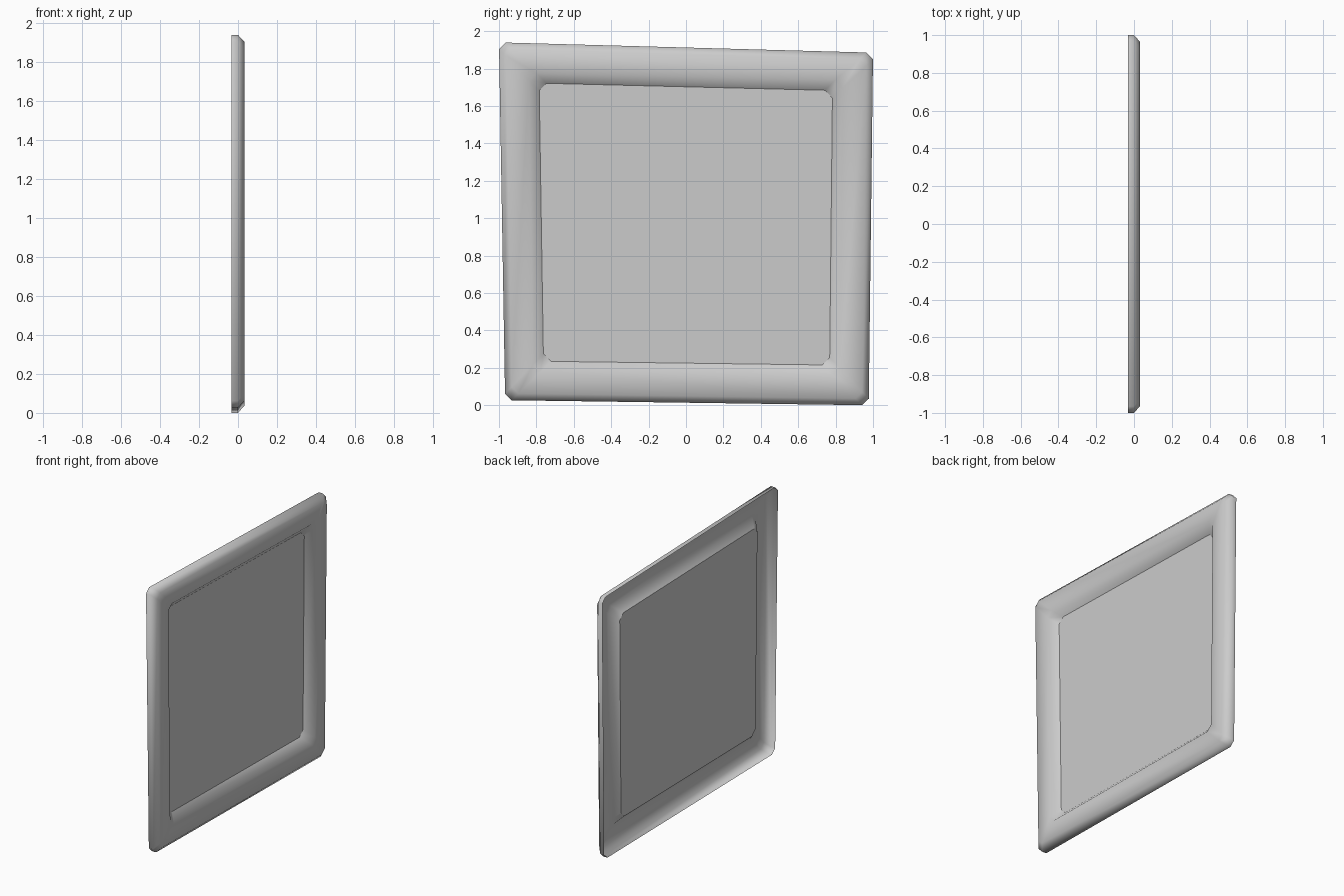
import bpy, bmesh

if "Cube" in bpy.data.objects:
    bpy.data.objects.remove(bpy.data.objects["Cube"])

# Slightly skewed outlines in (y, z): top-left, top-right, bottom-right, bottom-left
OUTER = [(-1.0, 1.94), (1.0, 1.885), (0.977, 0.0), (-0.967, 0.027)]
INNER = [(-0.785, 1.722), (0.783, 1.683), (0.768, 0.215), (-0.762, 0.235)]
SIGNS = [(-1, 1), (1, 1), (1, -1), (-1, -1)]


def outline(quad, x, inset, cut):
    """Inset quad with clipped corners, as eight points at depth x."""
    q = [(y - sy * inset, z - sz * inset) for (y, z), (sy, sz) in zip(quad, SIGNS)]
    pts = []
    for i, (y, z) in enumerate(q):
        for n in (q[i - 1], q[(i + 1) % 4]):
            dy, dz = n[0] - y, n[1] - z
            k = cut / (dy * dy + dz * dz) ** 0.5
            pts.append((x, y + dy * k, z + dz * k))
    return pts


def make(name, rings, cap, smooth):
    bm = bmesh.new()
    loops = [[bm.verts.new(p) for p in r] for r in rings]
    for a, b in zip(loops, loops[1:]):
        for i in range(8):
            j = (i + 1) % 8
            bm.faces.new((a[i], b[i], b[j], a[j]))
    if cap:
        bm.faces.new(list(reversed(loops[0])))
    for f in bm.faces:
        f.smooth = smooth
    bm.normal_update()
    # Front of the sheet looks towards +x
    if sum(f.normal.x * f.calc_area() for f in bm.faces) < 0:
        bmesh.ops.reverse_faces(bm, faces=bm.faces[:])
    me = bpy.data.meshes.new(name)
    bm.to_mesh(me)
    bm.free()
    ob = bpy.data.objects.new(name, me)
    bpy.context.collection.objects.link(ob)
    return ob


# Pressed frame, open at the back: side wall, outer bevel, face, inner slope
make("frame", [
    outline(OUTER, -0.033, 0.0, 0.035),
    outline(OUTER, 0.0, 0.0, 0.035),
    outline(OUTER, 0.033, 0.036, 0.035),
    outline(INNER, 0.033, -0.055, 0.04),
    outline(INNER, -0.02, 0.0, 0.04),
], False, True)

# Flat recessed panel
make("panel", [outline(INNER, -0.02, 0.0, 0.04)], True, False)
